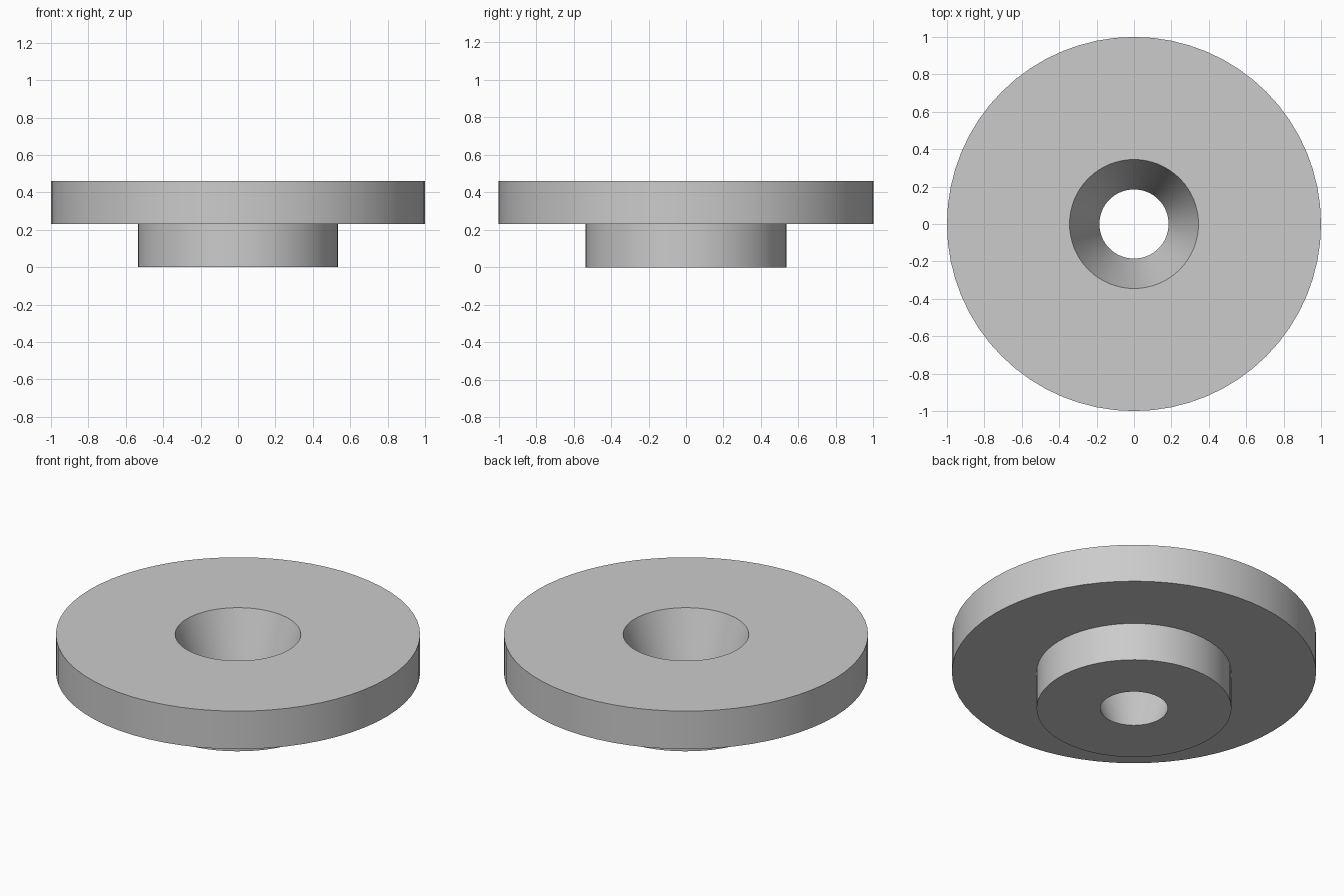
import bpy
import bmesh
import math

SEGMENTS = 64

default_cube = bpy.data.objects.get("Cube")
if default_cube:
    bpy.data.objects.remove(default_cube, do_unlink=True)

# Plain grey finish
grey = bpy.data.materials.new("light_grey")
grey.use_nodes = True
colour = (0.6, 0.6, 0.6, 1.0)
grey.diffuse_color = colour
grey.node_tree.nodes["Principled BSDF"].inputs["Base Color"].default_value = colour


def lathe(name, profile):
    """Turn a closed (radius, height) profile around the z axis."""
    bm = bmesh.new()
    rings = []
    for i in range(SEGMENTS):
        a = 2 * math.pi * i / SEGMENTS
        rings.append([bm.verts.new((r * math.cos(a), r * math.sin(a), z))
                      for r, z in profile])
    n = len(profile)
    for i, ring in enumerate(rings):
        after = rings[(i + 1) % SEGMENTS]
        for j in range(n):
            k = (j + 1) % n
            bm.faces.new((ring[j], after[j], after[k], ring[k]))
    bmesh.ops.recalc_face_normals(bm, faces=bm.faces)
    mesh = bpy.data.meshes.new(name)
    bm.to_mesh(mesh)
    bm.free()
    mesh.materials.append(grey)
    obj = bpy.data.objects.new(name, mesh)
    bpy.context.collection.objects.link(obj)
    return obj


# Wide flange over a narrower boss, with a tapered hole right through
washer = lathe("flanged_washer", [
    (0.185, 0.0), (0.535, 0.0),      # boss underside
    (0.535, 0.23), (1.0, 0.23),      # step out to the flange
    (1.0, 0.46), (0.345, 0.46),      # flange rim and top
])

# Smooth round walls with crisp rims
bpy.ops.object.select_all(action='DESELECT')
washer.select_set(True)
bpy.context.view_layer.objects.active = washer
bpy.ops.object.shade_smooth_by_angle(angle=math.radians(30))
